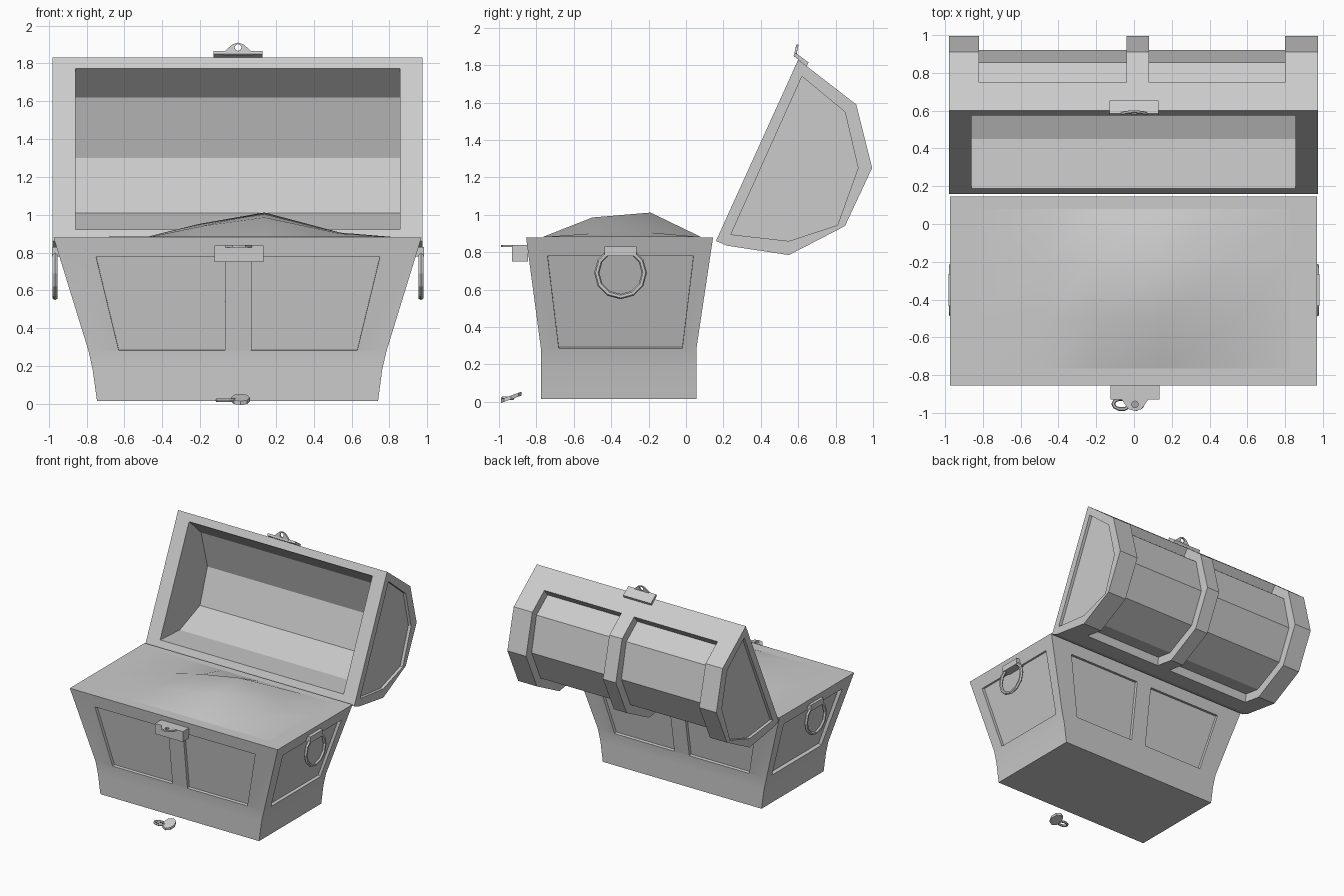
import bpy, bmesh, math
from mathutils import Vector

if "Cube" in bpy.data.objects:
    bpy.data.objects.remove(bpy.data.objects["Cube"])

grey = bpy.data.materials.new("grey")
grey.diffuse_color = (0.6, 0.6, 0.6, 1)
grey.use_nodes = True
grey.node_tree.nodes["Principled BSDF"].inputs["Base Color"].default_value = grey.diffuse_color


def make(name, bm, smooth=None):
    bmesh.ops.recalc_face_normals(bm, faces=bm.faces)
    me = bpy.data.meshes.new(name)
    bm.to_mesh(me)
    bm.free()
    ob = bpy.data.objects.new(name, me)
    bpy.context.collection.objects.link(ob)
    me.materials.append(grey)
    if smooth:
        shade(ob, smooth)
    return ob


def shade(ob, angle):
    bpy.ops.object.select_all(action='DESELECT')
    ob.select_set(True)
    bpy.context.view_layer.objects.active = ob
    bpy.ops.object.shade_smooth_by_angle(angle=math.radians(angle))


def loft(name, rings, caps=True):
    bm = bmesh.new()
    vs = [[bm.verts.new(p) for p in r] for r in rings]
    n = len(vs[0])
    for a, b in zip(vs, vs[1:]):
        for i in range(n):
            bm.faces.new((a[i], a[(i + 1) % n], b[(i + 1) % n], b[i]))
    bm.faces.new(vs[0])
    bm.faces.new(vs[-1])
    return make(name, bm)


def prism(name, pts, a, b):
    """Extrude a flat outline from offset a to offset b."""
    a, b = Vector(a), Vector(b)
    return loft(name, [[Vector(p) + a for p in pts], [Vector(p) + b for p in pts]])


def yz_prism(name, prof, x0, x1):
    return prism(name, [(0, y, z) for y, z in prof], (x0, 0, 0), (x1, 0, 0))


def box(name, x0, x1, y0, y1, z0, z1):
    return yz_prism(name, [(y0, z0), (y1, z0), (y1, z1), (y0, z1)], x0, x1)


def cut(ob, cutters):
    for c in cutters:
        c.hide_render = True
        m = ob.modifiers.new("cut", 'BOOLEAN')
        m.object, m.solver = c, 'EXACT'
        bpy.context.view_layer.objects.active = ob
        bpy.ops.object.modifier_apply(modifier=m.name)
        bpy.data.objects.remove(c)


def ring(name, centre, u, v, ru, rv, tube, segs=12, sides=6):
    """Torus round a centre in the plane of u and v."""
    u, v, c = Vector(u), Vector(v), Vector(centre)
    w = u.cross(v)
    bm = bmesh.new()
    vs = []
    for i in range(segs):
        a = math.tau * i / segs
        d = u * math.cos(a) + v * math.sin(a)
        p = c + u * ru * math.cos(a) + v * rv * math.sin(a)
        vs.append([bm.verts.new(p + d * tube * math.cos(math.tau * k / sides)
                                + w * tube * math.sin(math.tau * k / sides)) for k in range(sides)])
    for i in range(segs):
        for k in range(sides):
            a, b, k2 = vs[i], vs[(i + 1) % segs], (k + 1) % sides
            bm.faces.new((a[k], a[k2], b[k2], b[k]))
    return make(name, bm)


# chest body: flared box with recessed trapezoid panels on all four sides
def level(z, x0, x1, y0, y1):
    return [(x0, y0, z), (x1, y0, z), (x1, y1, z), (x0, y1, z)]


body = loft("chest_body", [level(0.015, -0.745, 0.74, -0.775, 0.055),
                           level(0.18, -0.768, 0.762, -0.775, 0.055),
                           level(0.28, -0.79, 0.785, -0.775, 0.055),
                           level(0.88, -0.975, 0.97, -0.855, 0.145)])
cutters = []
for sign, yl, yh in ((-1, -0.775, -0.855), (1, 0.055, 0.145)):
    slope = (yh - yl) / 0.6
    n = Vector((0, sign, -abs(slope))).normalized()
    for xt0, xt1, xb0, xb1 in ((-0.75, -0.065, -0.63, -0.07), (0.075, 0.75, 0.07, 0.63)):
        yt, yb = yl + slope * 0.497, yl + slope * 0.003
        pts = [(xb0, yb, 0.283), (xb1, yb, 0.283), (xt1, yt, 0.777), (xt0, yt, 0.777)]
        cutters.append(prism("panel_cutter", pts, -n * 0.025, n * 0.03))
for sign in (-1, 1):
    n = Vector((sign, 0, -0.31)).normalized()
    xb, xt = sign * 0.788, sign * 0.939
    pts = [(xb, -0.68, 0.285), (xb, -0.02, 0.285), (xt, 0.04, 0.78), (xt, -0.74, 0.78)]
    cutters.append(prism("panel_cutter", pts, -n * 0.025, n * 0.03))
cut(body, cutters)
shade(body, 22)

# heaped contents: a soft mound inside the rim
xs = [(-0.83, 0), (-0.47, 0.03), (-0.2, 0.54), (0.14, 1), (0.54, 0.18), (0.825, 0)]
ys = [(-0.765, 0), (-0.5, 0.8), (-0.19, 1), (0.08, 0)]
bm = bmesh.new()
grid = [[bm.verts.new((x, y, 0.882 + 0.13 * fx * fy)) for x, fx in xs] for y, fy in ys]
for r, s in zip(grid, grid[1:]):
    for i in range(len(xs) - 1):
        bm.faces.new((r[i], r[i + 1], s[i + 1], s[i]))
make("contents_mound", bm, 60)

# open lid: faceted barrel, hollow inside, panels recessed between bands
lid = yz_prism("lid", [(0.16, 0.86), (0.60, 1.83), (0.91, 1.59), (0.995, 1.25),
                       (0.85, 0.94), (0.55, 0.785), (0.22, 0.835)], -0.98, 0.975)
hollow = [(0.09, 0.96), (0.19, 0.92), (0.45, 0.905), (0.72, 1.01),
          (0.82, 1.30), (0.735, 1.62), (0.58, 1.77), (0.49, 1.81)]
recess = [(0.75, 1.714), (0.707, 1.659), (0.855, 1.545), (0.92, 1.25), (0.80, 0.99),
          (0.535, 0.86), (0.395, 0.88), (0.385, 0.81), (0.37, 0.70), (0.60, 0.65),
          (1.0, 0.80), (1.15, 1.25), (1.02, 1.70), (0.82, 1.80)]
end_panel = [(0.62, 1.74), (0.85, 1.55), (0.92, 1.25), (0.81, 0.945), (0.55, 0.86), (0.24, 0.895)]
cut(lid, [yz_prism("hollow_cutter", hollow, -0.86, 0.855),
          yz_prism("recess_cutter", recess, -0.82, -0.04),
          yz_prism("recess_cutter", recess, 0.08, 0.80),
          yz_prism("end_cutter", end_panel, -1.1, -0.955),
          yz_prism("end_cutter", end_panel, 0.95, 1.1)])

# hasp on the lid edge: sloped plate and a pierced tab
yz_prism("lid_hasp_plate", [(0.575, 1.85), (0.585, 1.866), (0.655, 1.815), (0.645, 1.795)], -0.13, 0.13)
tab = prism("lid_hasp_tab", [(-0.08, 0.578, 1.845), (0.08, 0.578, 1.845), (0.065, 0.58, 1.868),
                             (0.03, 0.588, 1.9), (0, 0.59, 1.91), (-0.03, 0.588, 1.9),
                             (-0.065, 0.58, 1.868)], (0, 0, 0), (0, 0.012, 0))


def circle(cx, cy, r, n=8):
    return [(cx + r * math.cos(math.tau * i / n), cy + r * math.sin(math.tau * i / n)) for i in range(n)]


cut(tab, [prism("hole_cutter", [(x, 0.5, z) for x, z in circle(0, 1.884, 0.018)], (0, 0, 0), (0, 0.2, 0))])

# catch on the front rim: bracket and a pierced tongue
box("catch_bracket", -0.125, 0.135, -0.93, -0.845, 0.75, 0.838)
tongue = prism("catch_tongue", [(-0.065, -0.93, 0), (-0.03, -0.98, 0), (0.005, -0.99, 0),
                                (0.04, -0.98, 0), (0.075, -0.93, 0)], (0, 0, 0.828), (0, 0, 0.84))
cut(tongue, [prism("hole_cutter", [(x, y, 0) for x, y in circle(0.005, -0.955, 0.018)],
                   (0, 0, 0.7), (0, 0, 0.9))])

# side handles: ring hanging from a bracket
for side, s in (("left", -1), ("right", 1)):
    ring(side + "_handle_ring", (s * 0.967, -0.35, 0.69), (0, 1, 0), (0, 0, 1), 0.127, 0.127, 0.014)
    x0, x1 = sorted((s * 0.9, s * 0.983))
    box(side + "_handle_bracket", x0, x1, -0.435, -0.265, 0.78, 0.83)

# padlock lying on the ground in front
prism("padlock_body", [(x, -0.935 + (y + 0.935) * 1.1, 0.02 * (y + 0.935) / 0.05)
                       for x, y in circle(0.013, -0.935, 0.05)], (0, 0, 0.014), (0, 0, 0.034))
ring("padlock_shackle", (-0.065, -0.953, 0.02), (1, 0, 0), (0, 1, 0), 0.045, 0.028, 0.01, 10, 6)
